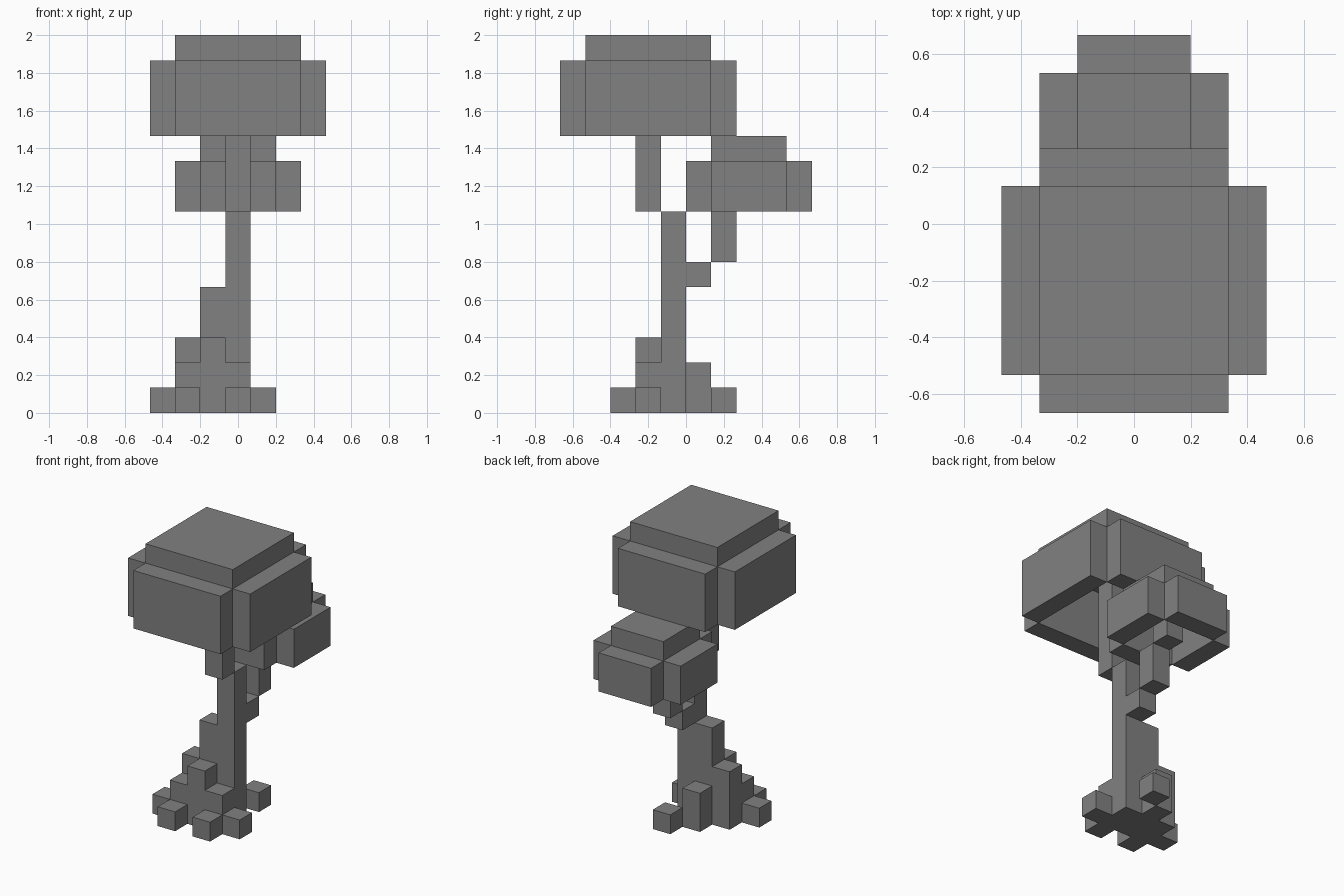
import bpy, bmesh, math
from mathutils import Vector

U = 2 / 15  # edge of one block

cube = bpy.data.objects.get("Cube")
if cube:
    bpy.data.objects.remove(cube, do_unlink=True)

grey = bpy.data.materials.new("plain_grey")
grey.use_nodes = True
colour = (0.22, 0.22, 0.22, 1)
grey.diffuse_color = colour
grey.node_tree.nodes["Principled BSDF"].inputs["Base Color"].default_value = colour


def block_object(name, boxes):
    """Fuse boxes of (x, y, z, size x, size y, size z) blocks into one skin.
    x is the middle of the first block; y and z are its lower corner."""
    cells = {(x + i, y + j, z + k)
             for x, y, z, sx, sy, sz in boxes
             for i in range(sx) for j in range(sy) for k in range(sz)}
    bm = bmesh.new()
    for cell in sorted(cells):
        centre = Vector(cell) + Vector((0, 0.5, 0.5))
        for axis in range(3):
            for sign in (-1, 1):
                step = [0, 0, 0]
                step[axis] = sign
                if tuple(c + s for c, s in zip(cell, step)) in cells:
                    continue
                # Exposed side, wound so that it faces outwards
                n = Vector(step)
                a = Vector([float(i == (axis + 1) % 3) for i in range(3)])
                b = n.cross(a)
                corners = [(-a - b), (a - b), (a + b), (b - a)]
                bm.faces.new([bm.verts.new((centre + (n + c) / 2) * U)
                              for c in corners])
    bmesh.ops.remove_doubles(bm, verts=bm.verts, dist=U / 100)
    bmesh.ops.dissolve_limit(bm, angle_limit=math.radians(1),
                             verts=bm.verts, edges=bm.edges)
    mesh = bpy.data.meshes.new(name)
    bm.to_mesh(mesh)
    bm.free()
    mesh.materials.append(grey)
    obj = bpy.data.objects.new(name, mesh)
    bpy.context.collection.objects.link(obj)
    return obj


def canopy(name, y, z, width, height):
    """Hollow crown: four side slabs and a top plate, open underneath."""
    half = width // 2
    return block_object(name, [
        (-half, y, z + height, width, width, 1),
        (-half - 1, y, z, 1, width, height),
        (half + 1, y, z, 1, width, height),
        (-half, y - 1, z, width, 1, height),
        (-half, y + width, z, width, 1, height),
    ])


# Trunk with its offset upper part and thick right side
block_object("trunk", [
    (0, -1, 0, 1, 1, 8),
    (0, -2, 8, 1, 1, 6),
    (-1, -1, 0, 1, 1, 5),
])

# Side branch climbing backwards in steps
block_object("branch", [
    (0, 0, 5, 1, 1, 1),
    (0, 1, 6, 1, 1, 2),
    (0, 2, 8, 1, 1, 2),
])

# Stepped root flare
block_object("roots", [
    (-2, -1, 0, 1, 1, 3),
    (-1, -2, 0, 1, 1, 3),
    (-2, -2, 0, 1, 1, 2),
    (0, -2, 0, 1, 1, 2),
    (-1, 0, 0, 1, 1, 2),
])

# Single blocks at the root ends
block_object("root_tips", [(x, y, 0, 1, 1, 1) for x, y in
                           ((0, 1), (1, -2), (0, -3), (-2, -3), (-3, -2))])

canopy("large_canopy", -4, 11, 5, 3)
canopy("small_canopy", 1, 8, 3, 2)
